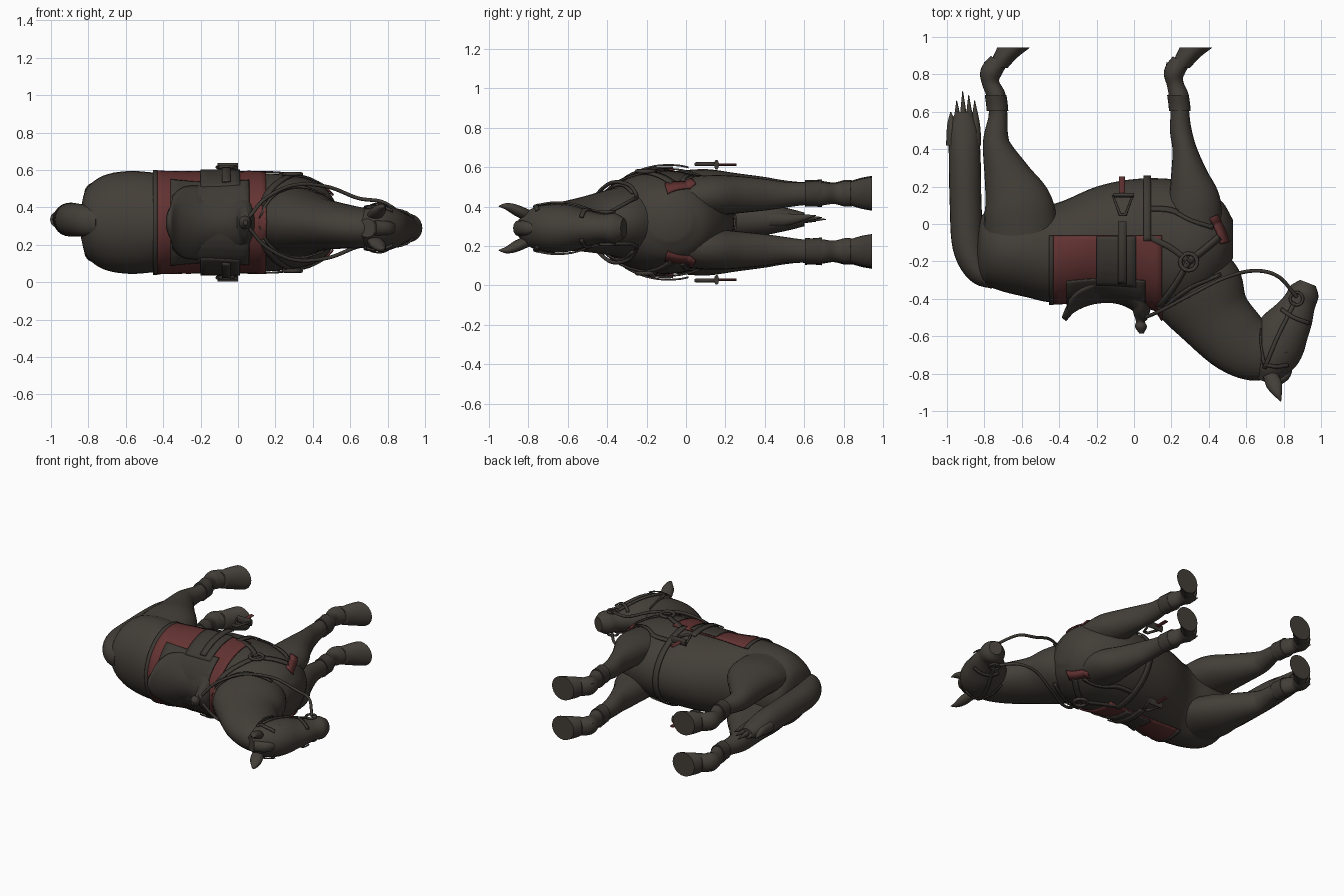
import bpy, math
from mathutils import Vector
from mathutils.bvhtree import BVHTree

if "Cube" in bpy.data.objects:
    bpy.data.objects.remove(bpy.data.objects["Cube"])

ZC = 0.32  # mirror plane of the animal, which lies on its side


def material(name, rgb):
    m = bpy.data.materials.new(name)
    m.use_nodes = True
    m.diffuse_color = (*rgb, 1)
    m.node_tree.nodes["Principled BSDF"].inputs["Base Color"].default_value = (*rgb, 1)
    return m


COAT = material("dark brown coat", (0.056, 0.048, 0.039))
LEATHER = material("dark leather", (0.047, 0.041, 0.034))
RED = material("dull red cloth", (0.125, 0.033, 0.032))


def make(name, verts, faces, mat, thick=0, sharp=50):
    me = bpy.data.meshes.new(name)
    me.from_pydata(verts, [], faces)
    me.materials.append(mat)
    for p in me.polygons:
        p.use_smooth = True
    me.set_sharp_from_angle(angle=math.radians(sharp))
    ob = bpy.data.objects.new(name, me)
    bpy.context.scene.collection.objects.link(ob)
    if thick:
        mod = ob.modifiers.new("thickness", "SOLIDIFY")
        mod.thickness, mod.offset = thick, 0
    return ob


def spline(pts, steps):
    """Catmull-Rom samples of points of any dimension."""
    p = [Vector(q) for q in pts]
    p = [p[0] * 2 - p[1]] + p + [p[-1] * 2 - p[-2]]
    out = []
    for i in range(1, len(p) - 2):
        a, b, c, d = p[i - 1:i + 3]
        for k in range(steps):
            t = k / steps
            out.append((b * 2 + (c - a) * t + (a * 2 - b * 5 + c * 4 - d) * t * t
                        + (b * 3 - a - c * 3 + d) * t ** 3) / 2)
    return out + [p[-2]]


body_v, body_f = [], []


def loft(name, sections, mat, axis=None, steps=5, sides=24, solid=False):
    """Sections are x, y, z offset, radius in profile, radius across."""
    verts, faces = [], []
    rows = spline([Vector(s) for s in sections], steps)
    for i, s in enumerate(rows):
        d = rows[min(i + 1, len(rows) - 1)] - rows[max(i - 1, 0)]
        t = Vector(axis or (d[0], d[1])).normalized()
        for k in range(sides):
            a = math.tau * k / sides
            r = max(s[3], 0.002) * math.cos(a)
            verts.append((s[0] - t.y * r, s[1] + t.x * r,
                          ZC + s[2] + max(s[4], 0.002) * math.sin(a)))
    for i in range(len(rows) - 1):
        for k in range(sides):
            j = (k + 1) % sides
            faces.append((i * sides + k, i * sides + j, (i + 1) * sides + j, (i + 1) * sides + k))
    faces.append(tuple(reversed(range(sides))))
    faces.append(tuple(range(len(verts) - sides, len(verts))))
    if solid:
        base = len(body_v)
        body_v.extend(verts)
        body_f.extend(tuple(base + v for v in f) for f in faces)
    return make(name, verts, faces, mat)


def rope(name, pts, radius, mat=LEATHER, closed=False):
    cu = bpy.data.curves.new(name, "CURVE")
    cu.dimensions, cu.bevel_depth, cu.bevel_resolution = "3D", radius, 2
    sp = cu.splines.new("POLY")
    sp.points.add(len(pts) - 1)
    for q, p in zip(sp.points, pts):
        q.co = (*p, 1)
    sp.use_cyclic_u = closed
    cu.materials.append(mat)
    ob = bpy.data.objects.new(name, cu)
    bpy.context.scene.collection.objects.link(ob)
    return ob


def ring(name, c, r, tube):
    pts = [(c[0] + r * math.cos(k * math.tau / 20), c[1] + r * math.sin(k * math.tau / 20), c[2])
           for k in range(20)]
    rope(name, pts, tube, closed=True)


# Torso, neck and head
loft("torso", [(-.84, -.15, 0, .07, .08), (-.81, -.13, 0, .18, .18), (-.72, -.13, 0, .225, .25),
               (-.58, -.14, 0, .25, .275), (-.42, -.155, 0, .265, .265), (-.2, -.095, 0, .295, .262),
               (0, -.09, 0, .33, .262), (.2, -.115, 0, .355, .26), (.35, -.11, 0, .31, .24),
               (.47, -.09, 0, .21, .18), (.53, -.08, 0, .1, .09)],
     COAT, axis=(1, 0), sides=36, solid=True)
loft("neck", [(.26, -.22, 0, .22, .2), (.35, -.37, 0, .245, .17), (.44, -.51, -.01, .2, .14),
              (.56, -.63, -.02, .18, .12), (.68, -.7, -.03, .15, .105), (.74, -.72, -.03, .1, .08)],
     COAT, sides=28, solid=True)
loft("head", [(.69, -.84, -.03, .05, .05), (.715, -.78, -.03, .1, .1), (.75, -.69, -.03, .14, .122),
              (.79, -.59, -.03, .142, .118), (.845, -.5, -.03, .115, .09), (.885, -.42, -.03, .088, .073),
              (.912, -.36, -.03, .08, .076), (.93, -.315, -.03, .045, .05)], COAT, solid=True)

# Legs, boots, hooves, ears and eyes on both sides
FRONT = [(.32, 0, .12, .15, .11), (.32, .13, .135, .14, .105), (.295, .26, .14, .1, .095),
         (.27, .4, .14, .065, .08), (.25, .5, .14, .058, .066), (.245, .6, .145, .05, .058),
         (.24, .68, .145, .053, .06), (.22, .75, .145, .045, .052), (.215, .81, .145, .055, .065),
         (.25, .87, .145, .05, .06)]
HIND = [(-.6, -.06, .13, .2, .13), (-.62, .1, .15, .185, .12), (-.675, .25, .15, .13, .1),
        (-.73, .4, .15, .08, .08), (-.737, .48, .15, .064, .066), (-.727, .58, .15, .05, .055),
        (-.735, .68, .15, .05, .06), (-.765, .75, .15, .046, .052), (-.765, .81, .15, .057, .065),
        (-.725, .87, .15, .05, .06)]
for s, side in ((1, "left"), (-1, "right")):
    for kind, path in (("front", FRONT), ("hind", HIND)):
        path = [(x, y, z * s, r, w) for x, y, z, r, w in path]
        loft(f"{side}_{kind}_leg", path, COAT, solid=True)
        x, z = path[-1][0], path[-1][2]
        loft(f"{side}_{kind}_hoof", [(x, .835, z, .05, .06), (x + .035, .89, z, .066, .076),
                                     (x + .083, .945, z, .088, .086)], COAT, axis=(0, 1))
        kx = path[6][0]
        loft(f"{side}_{kind}_boot", [(kx + .005, .605, z, .058, .066), (kx + .002, .64, z, .058, .064),
                                     (kx - .005, .69, z, .058, .068)], LEATHER, axis=(0, 1))
        # Feathering behind the fetlock
        for k in (-1, 0, 1):
            loft(f"{side}_{kind}_fetlock_hair",
                 [(x - .05, .79, z + k * .03, .025, .02), (x - .065, .83, z + k * .035, .015, .012),
                  (x - .055 + k * .02, .865, z + k * .035, .002, .002)], COAT, sides=8)
    loft(f"{side}_ear", [(.725, -.8, -.03 + s * .065, .038, .03), (.75, -.86, -.03 + s * .09, .042, .03),
                         (.77, -.91, -.03 + s * .11, .022, .018), (.785, -.95, -.03 + s * .112, .002, .002)],
         COAT, sides=14)
    loft(f"{side}_eye", [(.795, -.7, -.03 + s * .1, .006, .006), (.805, -.68, -.03 + s * .1, .02, .018),
                         (.815, -.66, -.03 + s * .1, .006, .006)], LEATHER, sides=12)

# Forelock and tail
loft("forelock", [(.73, -.85, -.03, .03, .04), (.81, -.81, -.03, .025, .035), (.85, -.73, -.03, .004, .01)],
     COAT, sides=12)
loft("tail", [(-.74, -.3, 0, .05, .07), (-.83, -.25, .01, .07, .085), (-.885, -.12, .015, .085, .09),
              (-.9, .1, .015, .085, .09), (-.905, .35, .015, .085, .085), (-.91, .5, .015, .078, .06),
              (-.91, .6, .015, .045, .035)], COAT)
for k, tip in enumerate((.6, .66, .71, .69, .66)):
    x = -.975 + k * .032
    loft("tail_lock", [(x, .42, .015, .03, .04), (x, .53, .015, .024, .03),
                       (x - .005, tip, .015 + .01 * (k - 2), .002, .002)], COAT, sides=10)

tree = BVHTree.FromPolygons(body_v, body_f)


def on_side(x, y, s, lift):
    hit = tree.ray_cast(Vector((x, y, ZC + s)), Vector((0, 0, -s)), 1)
    if hit[0] is None:
        hit = tree.find_nearest(Vector((x, y, ZC + s * .03)))
    n = hit[1] if hit[1].dot(hit[0] - Vector((x, y, ZC))) >= 0 else -hit[1]
    return hit[0] + n * lift


def around(x, a, lift):
    d = Vector((0, -math.cos(a), math.sin(a)))
    hit = tree.ray_cast(Vector((x, -.1, ZC)) + d, -d, 1)[0]
    return (hit if hit else Vector((x, -.1, ZC)) + d * .26) + d * lift


def grid(name, nu, nv, fn, mat, thick):
    verts = [fn(u / nu, v / nv) for u in range(nu + 1) for v in range(nv + 1)]
    w = nv + 1
    faces = [(u * w + v, u * w + v + 1, (u + 1) * w + v + 1, (u + 1) * w + v)
             for u in range(nu) for v in range(nv)]
    return make(name, verts, faces, mat, thick)


def wrap(name, x0, x1, a0, a1, lift, mat, n=40):
    """Cloth or strap laid around the torso; angles are from the back line."""
    a0, a1 = math.radians(a0), math.radians(a1)
    return grid(name, max(2, int((x1 - x0) * 30)), n,
                lambda u, v: around(x0 + (x1 - x0) * u, a0 + (a1 - a0) * v, lift), mat, .009)


def strap(name, pts, width, s, mat=LEATHER):
    rows = spline(pts, 8)
    verts = []
    for i, p in enumerate(rows):
        t = (rows[min(i + 1, len(rows) - 1)] - rows[max(i - 1, 0)]).normalized()
        for k in (-.5, .5):
            verts.append(on_side(p.x - t.y * width * k, p.y + t.x * width * k, s, .009))
    make(name, verts, [(i, i + 1, i + 3, i + 2) for i in range(0, len(verts) - 2, 2)], mat, .009)


# Saddle blanket, flaps and girth
wrap("saddle_blanket", -.44, .15, -98, 98, .008, RED)
wrap("blanket_rear_trim", -.455, -.43, -98, 98, .01, LEATHER)
wrap("saddle_skirt", -.36, .06, -48, 48, .016, LEATHER)
for s, side in ((1, "left"), (-1, "right")):
    wrap(f"{side}_saddle_flap", -.2, .01, 40 * s, 97 * s, .018, LEATHER, 16)
    wrap(f"{side}_stirrup_strap", -.085, -.04, 45 * s, 112 * s, .03, LEATHER, 16)
wrap("front_girth", .05, .09, 92, 268, .01, LEATHER)

# Saddle seat with raised cantle and pommel: x, top line, half width
seat = spline([(-.375, -.51, .13), (-.32, -.455, .18), (-.22, -.415, .185), (-.1, -.41, .165),
               (0, -.45, .15), (.06, -.52, .1)], 5)


def seat_point(u, v):
    x, y, w = seat[round(u * (len(seat) - 1))]
    k = v * 2 - 1
    return (x + .03 * k * k * (1 if x < -.2 else -.5), y + .11 * k * k, ZC + w * k)


grid("saddle_seat", len(seat) - 1, 20, seat_point, LEATHER, .03)
loft("saddle_pommel", [(.04, -.4, 0, .06, .13), (.04, -.47, 0, .045, .085), (.035, -.52, 0, .025, .03),
                       (.037, -.55, 0, .032, .036), (.04, -.585, 0, .012, .014)], LEATHER, axis=(0, -1))

# Stirrups, breast collar, bridle and reins
for s, side in ((1, "left"), (-1, "right")):
    z = ZC + s * .295
    rope(f"{side}_stirrup", [(-.075, .05, z), (-.045, .05, z), (-.008, .15, z), (-.112, .15, z)], .01, closed=True)
    loft(f"{side}_stirrup_tread", [(-.11, .155, s * .292, .012, .025), (0, .155, s * .292, .012, .025)], LEATHER)
    loft(f"{side}_stirrup_tab", [(-.065, .15, s * .292, .016, .006), (-.065, .255, s * .292, .016, .006)], RED)
    strap(f"{side}_collar_rear", [(.29, -.2), (.2, -.13), (.08, -.07)], .03, s)
    strap(f"{side}_collar_upper", [(.29, -.2), (.22, -.32), (.13, -.44)], .03, s)
    strap(f"{side}_collar_front", [(.29, -.2), (.38, -.13), (.45, -.07)], .035, s)
    strap(f"{side}_collar_red_band", [(.42, .04), (.455, -.03), (.48, -.1)], .045, s, RED)
    strap(f"{side}_neck_strap", [(.13, -.47), (.28, -.35), (.46, -.27)], .02, s)
    strap(f"{side}_girth_link", [(.07, .08), (.2, .07), (.3, .02), (.42, -.02)], .025, s)
    ring(f"{side}_collar_ring", on_side(.29, -.2, s, .016), .045, .011)
    strap(f"{side}_cheek_strap", [(.7, -.77), (.77, -.6), (.86, -.42)], .02, s)
    strap(f"{side}_brow_strap", [(.7, -.75), (.76, -.76), (.82, -.75)], .018, s)
    strap(f"{side}_throat_strap", [(.7, -.75), (.68, -.65), (.68, -.56)], .016, s)
    strap(f"{side}_nose_strap", [(.79, -.46), (.85, -.5), (.93, -.53)], .02, s)
    ring(f"{side}_bit_ring", on_side(.87, -.4, s, .012), .034, .008)
    rein = [(.87, -.39, ZC - .03 + s * .08), (.77, -.28, ZC + s * .11), (.64, -.25, ZC + s * .13),
            (.48, -.29, ZC + s * .19), (.3, -.38, ZC + s * .2), (.15, -.46, ZC + s * .13),
            (.06, -.5, ZC + s * .03)]
    rope(f"{side}_rein", spline(rein, 8), .01)
